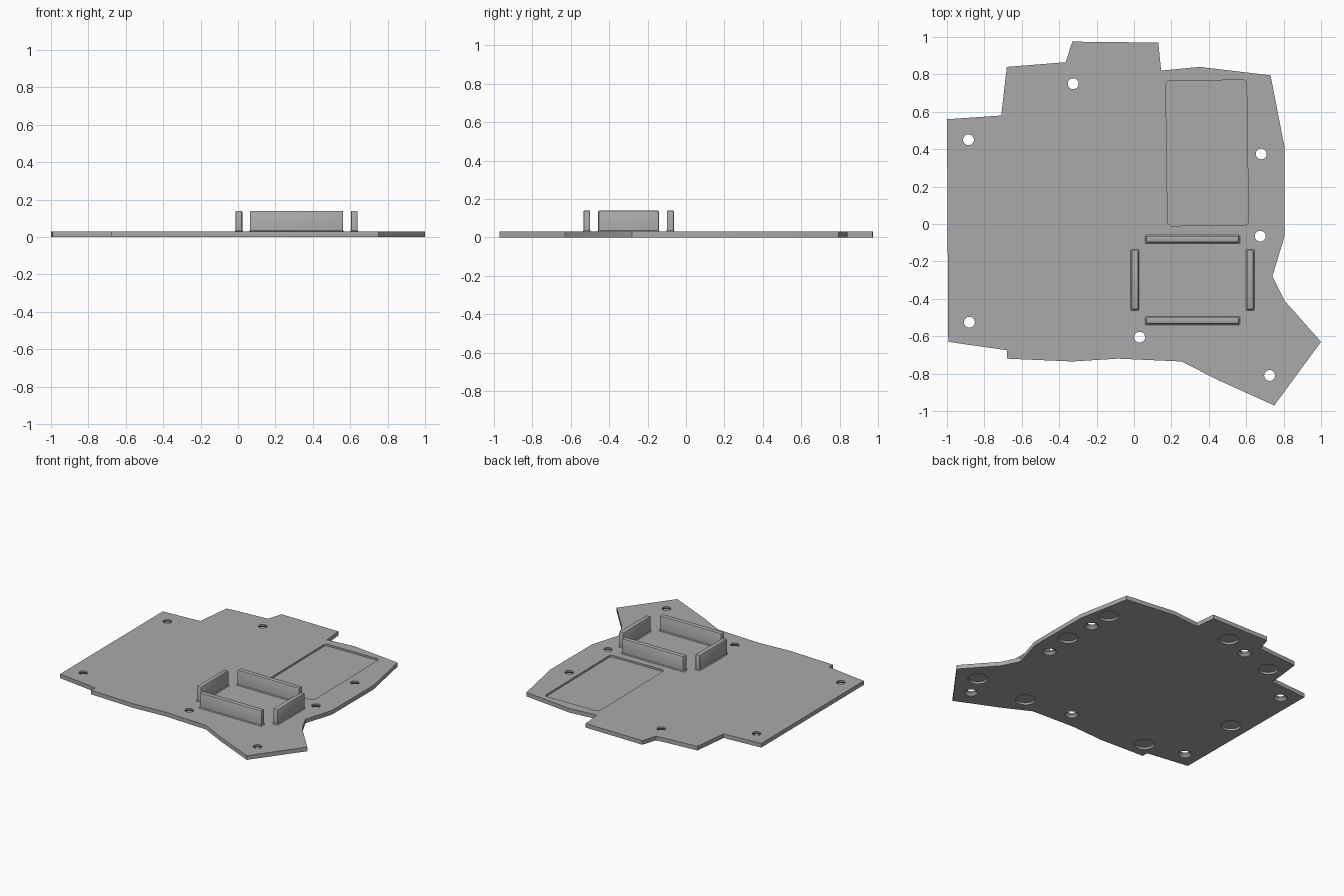
import bpy, bmesh, math

cube = bpy.data.objects.get("Cube")
if cube:
    bpy.data.objects.remove(cube, do_unlink=True)

THICK = 0.03

grey = bpy.data.materials.new("light grey plastic")
grey.use_nodes = True
colour = (0.4, 0.4, 0.4, 1)
grey.diffuse_color = colour
grey.node_tree.nodes["Principled BSDF"].inputs["Base Color"].default_value = colour


def loft(bm, rings):
    """Join rings of (x, y, z) points into a closed solid."""
    loops = [[bm.verts.new(p) for p in ring] for ring in rings]
    n = len(loops[0])
    for low, high in zip(loops, loops[1:]):
        for i in range(n):
            j = (i + 1) % n
            bm.faces.new((low[i], low[j], high[j], high[i]))
    bm.faces.new(loops[0][::-1])
    bm.faces.new(loops[-1])


def circle(x, y, r, z, n=32):
    return [(x + r * math.cos(math.tau * i / n),
             y + r * math.sin(math.tau * i / n), z) for i in range(n)]


def rounded(corners, r, z, steps=5):
    """Nearly rectangular outline, anticlockwise from lower left, with round corners."""
    ring = []
    for k, (x, y) in enumerate(corners):
        cx = x + (r if k in (0, 3) else -r)
        cy = y + (r if k < 2 else -r)
        for s in range(steps + 1):
            a = math.pi + (k + s / steps) * math.pi / 2
            ring.append((cx + r * math.cos(a), cy + r * math.sin(a), z))
    return ring


def finish(name, bm):
    bmesh.ops.recalc_face_normals(bm, faces=bm.faces)
    mesh = bpy.data.meshes.new(name)
    bm.to_mesh(mesh)
    bm.free()
    mesh.materials.append(grey)
    obj = bpy.data.objects.new(name, mesh)
    bpy.context.collection.objects.link(obj)
    return obj


def activate(obj):
    bpy.ops.object.select_all(action='DESELECT')
    obj.select_set(True)
    bpy.context.view_layer.objects.active = obj


# Base plate outline, clockwise from the back right corner
outline = [(-1, .56), (-.71, .58), (-.68, .84), (-.365, .865), (-.33, .975),
           (.13, .97), (.145, .82), (.35, .84), (.73, .795), (.805, .41),
           (.805, -.065), (.74, -.28), (.805, -.41), (1, -.63), (.75, -.97),
           (.44, -.83), (.255, -.735), (-.085, -.72), (-.33, -.735),
           (-.68, -.72), (-.68, -.675), (-.993, -.63)]
bm = bmesh.new()
loft(bm, [[(x, y, z) for x, y in outline] for z in (0, THICK)])
plate = finish("base_plate", bm)

# Cutter: countersunk screw holes, foot recesses below, battery pocket above
screws = [(-.885, .45), (-.325, .75), (.68, .375), (.675, -.065),
          (.725, -.81), (.03, -.605), (-.88, -.525)]
feet = [(.68, .55), (.7, .155), (.81, -.64), (.39, -.65),
        (-.59, -.595), (-.87, -.04), (-.58, .69), (-.125, .825)]
bm = bmesh.new()
for x, y in screws:
    loft(bm, [circle(x, y, .046, -.01), circle(x, y, .046, .002),
              circle(x, y, .029, .019), circle(x, y, .029, .05)])
for x, y in feet:
    loft(bm, [circle(x, y, .066, -.01), circle(x, y, .066, .015)])
pocket = [(.18, -.01), (.612, -.005), (.602, .77), (.17, .765)]
loft(bm, [rounded(pocket, .02, z) for z in (.017, .05)])
cutter = finish("plate_cutter", bm)
cutter.hide_render = True

mod = plate.modifiers.new("cuts", 'BOOLEAN')
mod.operation = 'DIFFERENCE'
mod.solver = 'EXACT'
mod.object = cutter
activate(plate)
bpy.ops.object.modifier_apply(modifier=mod.name)
bpy.data.objects.remove(cutter, do_unlink=True)
bpy.ops.object.shade_smooth_by_angle(angle=math.radians(30))


# Retaining walls: flared foot, straight sides, softened top
def wall(name, x, y, hx, hy):
    bm = bmesh.new()
    rings = []
    for z, grow in ((.026, .005), (.031, .005), (.036, 0),
                    (.134, 0), (.138, -.002), (.14, -.006)):
        a, b = hx + grow, hy + grow
        box = [(x - a, y - b), (x + a, y - b), (x + a, y + b), (x - a, y + b)]
        rings.append(rounded(box, .006, z, 3))
    loft(bm, rings)
    obj = finish(name, bm)
    activate(obj)
    bpy.ops.object.shade_smooth_by_angle(angle=math.radians(30))


CX, CY = .313, -.299
for side, sign in (("left", 1), ("right", -1)):
    wall(side + "_holder_wall", CX + sign * .308, CY, .018, .158)
for side, sign in (("back", 1), ("front", -1)):
    wall(side + "_holder_wall", CX, CY + sign * .218, .249, .018)
